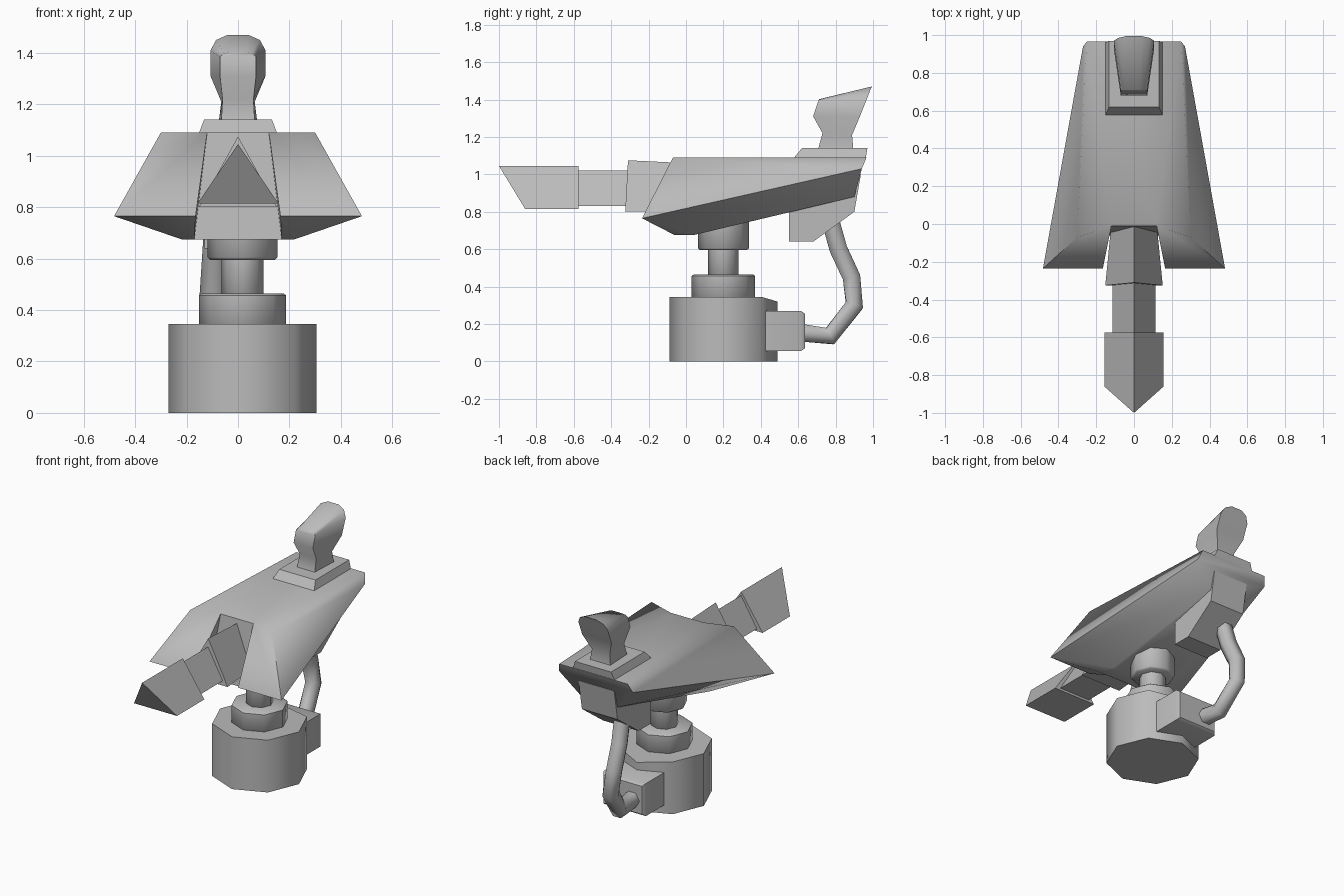
import bpy, bmesh, math
from mathutils import Vector

cube = bpy.data.objects.get("Cube")
if cube:
    bpy.data.objects.remove(cube)

grey = bpy.data.materials.new("plain_grey")
grey.use_nodes = True
GREY = (0.5, 0.5, 0.5, 1)
grey.diffuse_color = GREY
grey.node_tree.nodes["Principled BSDF"].inputs["Base Color"].default_value = GREY


def finish(name, bm, angle=50):
    """Turn a bmesh into a grey object, smooth up to the given angle."""
    bmesh.ops.remove_doubles(bm, verts=bm.verts, dist=0.0005)
    bmesh.ops.recalc_face_normals(bm, faces=bm.faces)
    mesh = bpy.data.meshes.new(name)
    bm.to_mesh(mesh)
    bm.free()
    mesh.materials.append(grey)
    obj = bpy.data.objects.new(name, mesh)
    bpy.context.collection.objects.link(obj)
    bpy.ops.object.select_all(action="DESELECT")
    obj.select_set(True)
    bpy.context.view_layer.objects.active = obj
    bpy.ops.object.shade_smooth_by_angle(angle=math.radians(angle))
    return obj


def loft(name, rings, angle=50):
    """Skin a list of equal-length closed rings and cap both ends."""
    bm = bmesh.new()
    loops = [[bm.verts.new(p) for p in ring] for ring in rings]
    n = len(loops[0])
    for a, b in zip(loops, loops[1:]):
        for i in range(n):
            j = (i + 1) % n
            bm.faces.new((a[i], a[j], b[j], b[i]))
    bm.faces.new(loops[0])
    bm.faces.new(loops[-1])
    return finish(name, bm, angle)


CX, CY = 0.0175, 0.2


def octagon(r, z):
    return [(CX + r * math.cos(k * math.pi / 4), CY + r * math.sin(k * math.pi / 4), z)
            for k in range(8)]


# Base drum, with its rear top corner dipped
top = octagon(0.288, 0.345)
top[2] = (top[2][0], top[2][1], 0.32)
loft("base_drum", [octagon(0.288, 0), top])

# Swivel column
for name, r, low, high in (("lower_collar", 0.17, 0.33, 0.465),
                           ("post", 0.082, 0.45, 0.61),
                           ("upper_collar", 0.137, 0.605, 0.76)):
    loft(name, [octagon(r - 0.012, low - 0.01), octagon(r, low),
                octagon(r, high - 0.008), octagon(r - 0.012, high)])


# Hose socket on the back of the base
def socket_ring(y, inset):
    w, lo, hi = 0.155 - inset, 0.055 + inset, 0.27 - inset
    return [(CX - w, y, lo), (CX + w, y, lo), (CX + w, y, hi), (CX - w, y, hi)]


loft("hose_socket", [socket_ring(0.3, 0), socket_ring(0.615, 0), socket_ring(0.635, 0.015)])

# Hose from the socket up to the body
path = [Vector(p) for p in ((-0.05, 0.6, 0.155), (-0.05, 0.77, 0.135), (-0.08, 0.9, 0.3),
                            (-0.095, 0.885, 0.45), (-0.085, 0.815, 0.6), (-0.075, 0.77, 0.76))]
rings = []
for i, p in enumerate(path):
    tangent = (path[min(i + 1, len(path) - 1)] - path[max(i - 1, 0)]).normalized()
    side = Vector((1, 0, 0))
    side = (side - tangent * side.dot(tangent)).normalized()
    up = tangent.cross(side)
    rings.append([p + 0.055 * (side * math.cos(k * math.pi / 3) + up * math.sin(k * math.pi / 3))
                  for k in range(6)])
loft("hose", rings, 65)

# Wedge body: right half points, mirrored face by face
P = {
    "notch_top": (0.12, -0.01, 1.09), "top_front": (0.3, -0.07, 1.09),
    "wing_tip": (0.482, -0.235, 0.765), "notch_tip": (0.165, -0.235, 0.765),
    "notch_low": (0.17, -0.06, 0.675), "belly_front": (0.22, -0.06, 0.675),
    "belly_mid": (0.2, 0.04, 0.675), "notch_belly": (0.17, 0.04, 0.675),
    "rear_top": (0.25, 0.965, 1.09), "rear_wide": (0.27, 0.94, 1.03),
    "rear_low": (0.13, 0.9, 0.88),
}
half_faces = (
    "notch_top top_front wing_tip notch_tip",
    "top_front rear_top rear_wide wing_tip",
    "wing_tip rear_wide rear_low belly_mid",
    "wing_tip belly_mid belly_front",
    "notch_tip wing_tip belly_front notch_low",
    "notch_top notch_tip notch_low",
    "top_front notch_top rear_top",
    "belly_front belly_mid notch_belly notch_low",
    "notch_belly belly_mid rear_low",
)
cross_pairs = (("notch_top", "rear_top"), ("notch_top", "notch_low"), ("notch_low", "notch_belly"),
               ("notch_belly", "rear_low"), ("rear_low", "rear_wide"), ("rear_wide", "rear_top"))
bm = bmesh.new()
left = {k: bm.verts.new(p) for k, p in P.items()}
right = {k: bm.verts.new((-p[0], p[1], p[2])) for k, p in P.items()}
for names in half_faces:
    for side in (left, right):
        bm.faces.new([side[k] for k in names.split()])
for a, b in cross_pairs:
    bm.faces.new((left[a], left[b], right[b], right[a]))
finish("wedge_body", bm, 65)

# Rear block under the body
side_profile = [(0.55, 0.95), (0.55, 0.64), (0.68, 0.64), (0.9, 0.8), (0.935, 1.0)]
loft("rear_block", [[(x, y, z) for y, z in side_profile] for x in (-0.13, 0.13)], 30)


# Ridged barrel in three triangular lengths: (ridge y, base y, half width, base z, ridge z)
def ridge_ring(ridge_y, base_y, w, low, high):
    return [(-w, base_y, low), (w, base_y, low), (0, ridge_y, high)]


for name, front, back in (
        ("muzzle", (-1, -0.86, 0.157, 0.815, 1.045), (-0.575, -0.575, 0.157, 0.815, 1.045)),
        ("barrel", (-0.6, -0.6, 0.115, 0.83, 1.02), (-0.3, -0.3, 0.115, 0.83, 1.02)),
        ("barrel_root", (-0.31, -0.325, 0.152, 0.8, 1.075), (0.0, 0.0, 0.12, 0.8, 1.06))):
    loft(name, [ridge_ring(*front), ridge_ring(*back)], 30)


# Bevelled sight mount on the body's rear top
def mount_ring(w, y0, y1, z):
    return [(-w, y0, z), (w, y0, z), (w, y1, z), (-w, y1, z)]


loft("sight_mount", [mount_ring(0.155, 0.57, 0.96, 1.08), mount_ring(0.132, 0.62, 0.97, 1.14)], 30)


# Sight head: rings of (front y, front z, front half width, rear y, rear z, rear half width)
def sight_ring(fy, fz, fw, ry, rz, rw):
    return [(-fw, fy, fz), (fw, fy, fz), (rw, ry, rz), (-rw, ry, rz)]


loft("sight_head", [sight_ring(*s) for s in (
    (0.705, 1.13, 0.065, 0.895, 1.13, 0.075),
    (0.73, 1.22, 0.06, 0.888, 1.21, 0.065),
    (0.68, 1.31, 0.07, 0.93, 1.31, 0.107),
    (0.705, 1.385, 0.07, 0.97, 1.41, 0.107),
    (0.71, 1.398, 0.055, 0.985, 1.45, 0.085),
    (0.712, 1.402, 0.03, 0.995, 1.47, 0.04))], 55)
